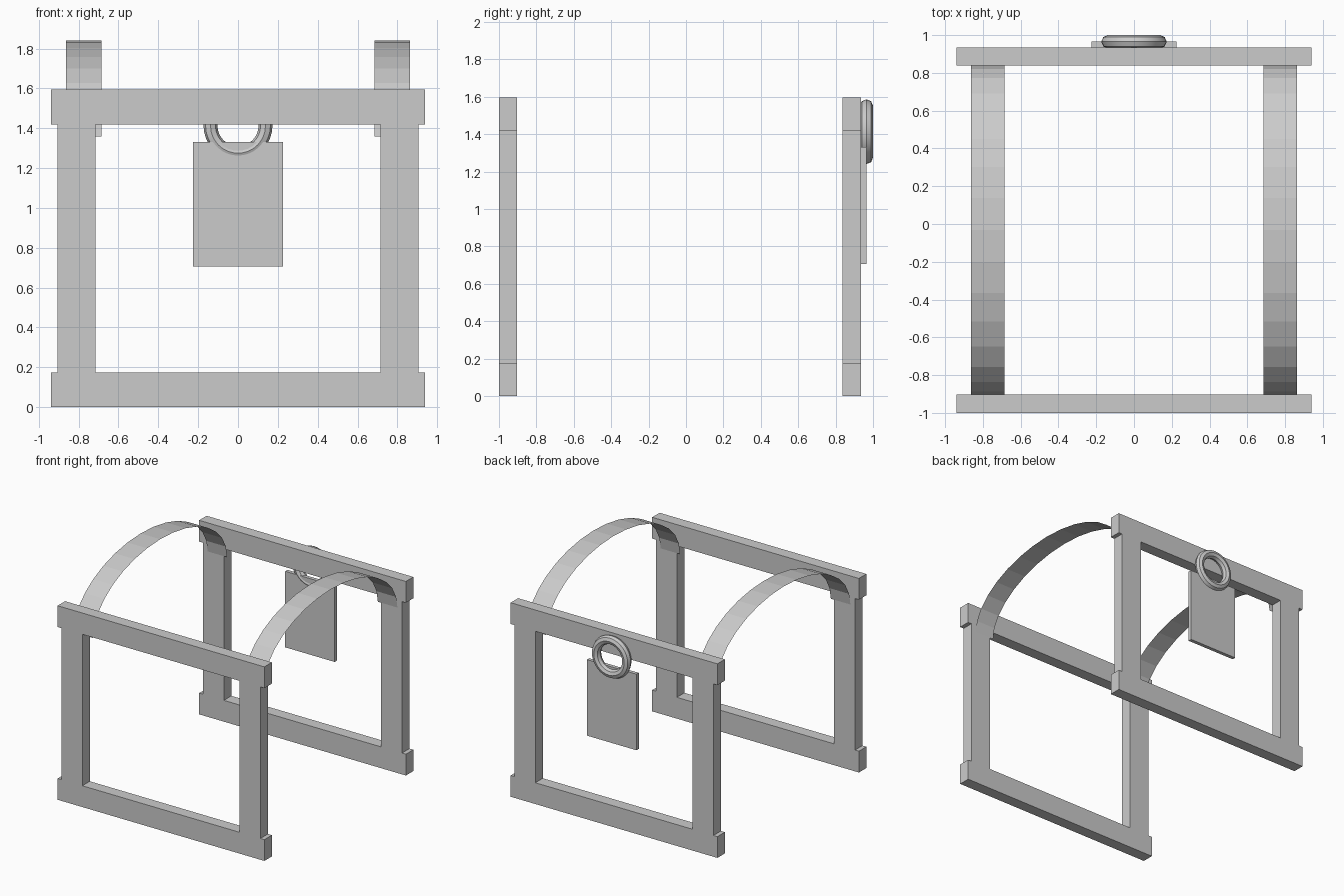
import bpy
import bmesh
from math import sin, cos, pi

if "Cube" in bpy.data.objects:
    bpy.data.objects.remove(bpy.data.objects["Cube"], do_unlink=True)

grey = bpy.data.materials.new("plain_grey")
grey.use_nodes = True
colour = (0.6, 0.6, 0.6, 1)
grey.diffuse_color = colour
grey.node_tree.nodes["Principled BSDF"].inputs["Base Color"].default_value = colour


def make_object(name, bm):
    mesh = bpy.data.meshes.new(name)
    bm.to_mesh(mesh)
    bm.free()
    mesh.materials.append(grey)
    obj = bpy.data.objects.new(name, mesh)
    bpy.context.collection.objects.link(obj)
    return obj


def box(name, x, y, z):
    """Box from (low, high) pairs on each axis."""
    bm = bmesh.new()
    bmesh.ops.create_cube(bm, size=1)
    for v in bm.verts:
        v.co = [(lo + hi) / 2 + c * (hi - lo) for c, (lo, hi) in zip(v.co, (x, y, z))]
    return make_object(name, bm)


front, back = (-1.0, -0.903), (0.838, 0.935)
rail_low, rail_high, top = 0.175, 1.42, 1.595

# Two rectangular frames: wide rails above and below, narrower posts between
for name, y in (("front", front), ("back", back)):
    box(name + "_bottom_rail", (-0.94, 0.94), y, (0, rail_low))
    box(name + "_top_rail", (-0.94, 0.94), y, (rail_high, top))
    box(name + "_left_post", (0.715, 0.905), y, (rail_low, rail_high))
    box(name + "_right_post", (-0.905, -0.715), y, (rail_low, rail_high))

# Thin arched straps spanning the gap between the frames
centre_y = (front[1] + back[0]) / 2
half_span = (back[0] - front[1]) / 2
steps = 16
for name, x in (("left_strap", (0.685, 0.863)), ("right_strap", (-0.863, -0.685))):
    bm = bmesh.new()
    rows = []
    for i in range(steps + 1):
        a = pi * i / steps
        y, z = centre_y - half_span * cos(a), 1.36 + 0.48 * sin(a)
        rows.append([bm.verts.new((px, y, z)) for px in x])
    for r, s in zip(rows, rows[1:]):
        bm.faces.new((r[0], r[1], s[1], s[0]))
    make_object(name, bm)

# Hanging plate and ring on the back frame
box("hanging_plate", (-0.225, 0.225), (back[1], 0.965), (0.705, 1.33))
bpy.ops.mesh.primitive_torus_add(
    location=(0, 0.965, 1.413), rotation=(pi / 2, 0, 0),
    major_radius=0.138, minor_radius=0.035, major_segments=32, minor_segments=8)
ring = bpy.context.object
ring.name = "ring"
ring.data.materials.append(grey)
bpy.ops.object.shade_smooth_by_angle()
